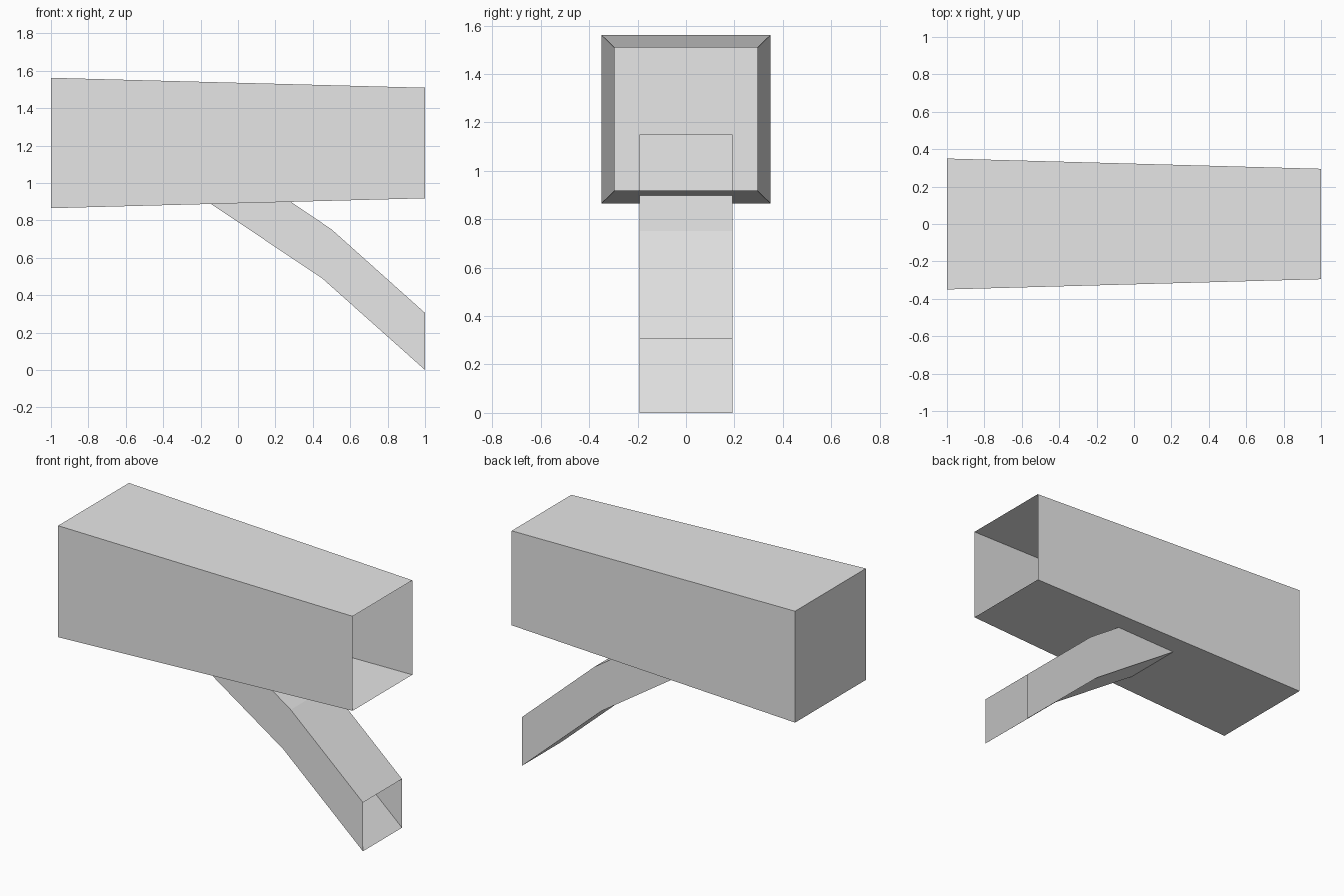
import bpy
import bmesh

if "Cube" in bpy.data.objects:
    bpy.data.objects.remove(bpy.data.objects["Cube"])

# One plain light grey for everything
grey = bpy.data.materials.new("light_grey")
grey.use_nodes = True
grey.diffuse_color = (0.8, 0.8, 0.8, 1)
grey.node_tree.nodes["Principled BSDF"].inputs["Base Color"].default_value = (0.8, 0.8, 0.8, 1)


def open_tube(name, sections):
    """Square tube through (half width, lower xz, upper xz) sections; first end capped, last open."""
    bm = bmesh.new()
    rings = []
    for w, (xl, zl), (xu, zu) in sections:
        corners = [(xl, -w, zl), (xl, w, zl), (xu, w, zu), (xu, -w, zu)]
        rings.append([bm.verts.new(c) for c in corners])
    bm.faces.new(rings[0])
    for a, b in zip(rings, rings[1:]):
        for i in range(4):
            j = (i + 1) % 4
            bm.faces.new((a[i], b[i], b[j], a[j]))
    bmesh.ops.recalc_face_normals(bm, faces=bm.faces)
    # The capped end points towards -x
    bm.faces.ensure_lookup_table()
    if bm.faces[0].normal.x > 0:
        bmesh.ops.reverse_faces(bm, faces=bm.faces)
    mesh = bpy.data.meshes.new(name)
    bm.to_mesh(mesh)
    bm.free()
    mesh.materials.append(grey)
    obj = bpy.data.objects.new(name, mesh)
    bpy.context.collection.objects.link(obj)
    return obj


# Tapered housing, open at the narrow end
open_tube("housing", [
    (0.35, (-1, 0.865), (-1, 1.562)),
    (0.295, (1, 0.918), (1, 1.509)),
])

# Bent hollow arm, starting inside the housing and open at its foot
open_tube("support_arm", [
    (0.193, (-0.23, 0.945), (-0.09, 1.15)),
    (0.193, (0.45, 0.49), (0.5, 0.752)),
    (0.193, (1, 0.0), (1, 0.305)),
])
